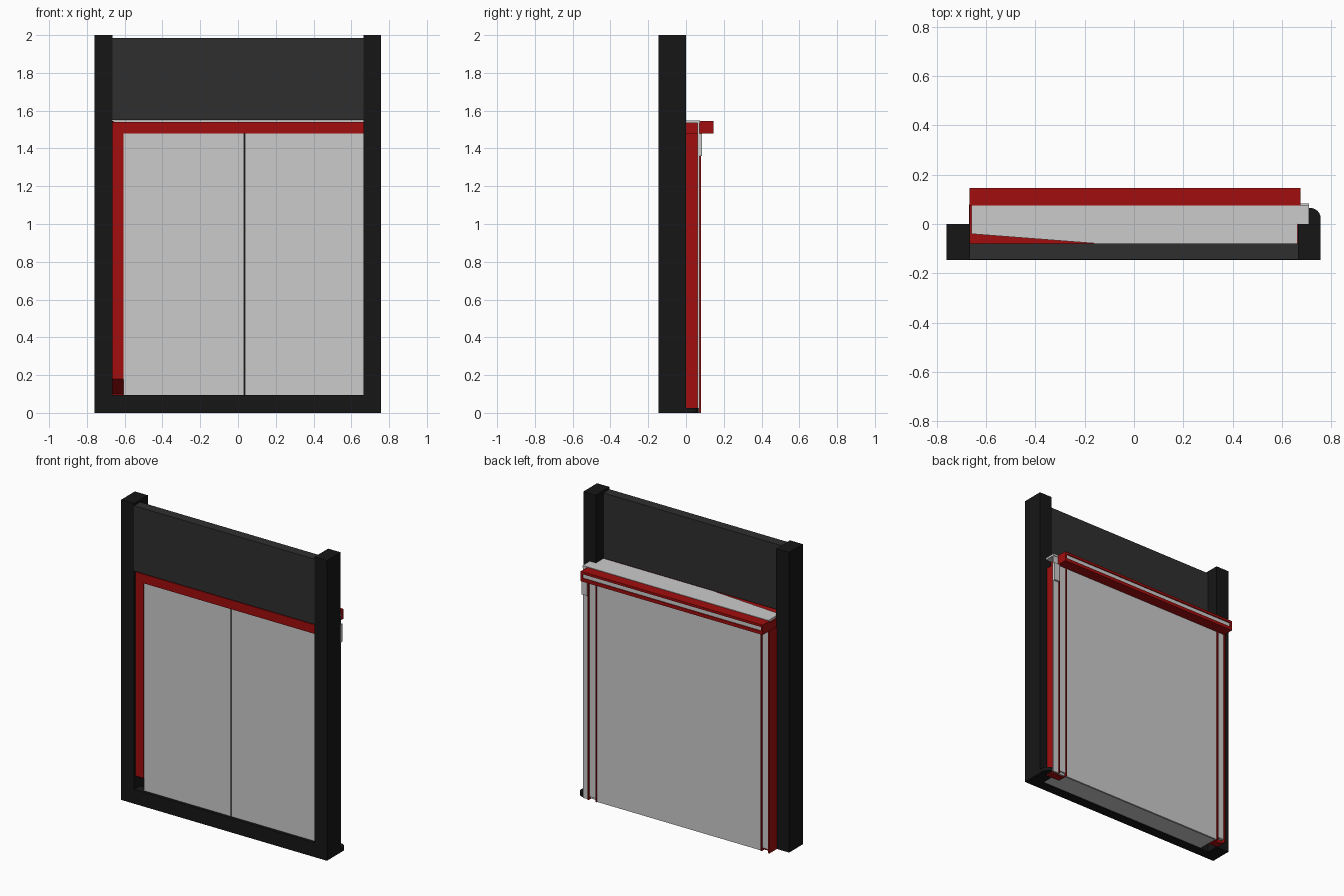
import bpy, bmesh, math


def material(name, color):
    m = bpy.data.materials.new(name)
    m.diffuse_color = color
    return m


BLACK = material("black_frame", (0.008, 0.008, 0.008, 1))
DARK = material("dark_panel", (0.028, 0.028, 0.028, 1))
RED = material("red_trim", (0.36, 0.004, 0.004, 1))


def prism(name, pts, length, mat=None):
    """Extrude a closed loop of 3D points along a vector."""
    bm = bmesh.new()
    face = bm.faces.new([bm.verts.new(p) for p in pts])
    ext = bmesh.ops.extrude_face_region(bm, geom=[face])
    verts = [g for g in ext["geom"] if isinstance(g, bmesh.types.BMVert)]
    bmesh.ops.translate(bm, verts=verts, vec=length)
    bmesh.ops.recalc_face_normals(bm, faces=bm.faces)
    mesh = bpy.data.meshes.new(name)
    bm.to_mesh(mesh)
    bm.free()
    if mat:
        mesh.materials.append(mat)
    ob = bpy.data.objects.new(name, mesh)
    bpy.context.collection.objects.link(ob)
    return ob


def box(name, x0, x1, y0, y1, z0, z1, mat=None):
    pts = [(x0, y0, z0), (x1, y0, z0), (x1, y1, z0), (x0, y1, z0)]
    return prism(name, pts, (0, 0, z1 - z0), mat)


# Outer frame: posts, upper panel and sill
for side, a, b in (("left", -0.76, -0.665), ("right", 0.665, 0.757)):
    box(side + "_post", a, b, -0.145, 0, 0, 2.0, BLACK)
box("upper_panel", -0.665, 0.665, -0.144, -0.08, 1.55, 1.985, DARK)
box("sill", -0.665, 0.665, -0.145, -0.08, 0, 0.095, BLACK)

# Rounded foot at the right end of the threshold
foot = [(0.71, 0, 0), (0.757, 0, 0)]
foot += [(0.715 + 0.042 * math.cos(t), 0.023 + 0.042 * math.sin(t), 0)
         for t in [i * math.pi / 12 for i in range(7)]] + [(0.71, 0.065, 0)]
prism("threshold_foot", foot, (0, 0, 0.025), BLACK)

# Grey body behind the doors, with a slightly skewed top plate
box("door_body", -0.605, 0.66, -0.08, 0.062, 0.005, 1.475)
prism("top_plate", [(-0.66, -0.04, 1.535), (-0.14, -0.08, 1.535), (0.664, -0.08, 1.535),
                    (0.664, 0.001, 1.535), (0.71, 0.001, 1.535), (0.71, 0.075, 1.535),
                    (-0.66, 0.075, 1.535)], (0, 0, 0.014))

# Front sliding doors with a thin dark joint
box("left_door", -0.605, 0.032, -0.125, -0.08, 0.095, 1.48)
box("right_door", 0.038, 0.665, -0.125, -0.08, 0.095, 1.48)
box("door_joint", 0.032, 0.038, -0.115, -0.08, 0.095, 1.48, BLACK)

# Red header and left front jamb with its sloping foot
box("front_header", -0.665, 0.665, -0.132, 0.0, 1.48, 1.54, RED)
box("rear_header", -0.667, 0.67, 0.0, 0.075, 1.48, 1.534, RED)
prism("front_jamb", [(-0.664, -0.13, 0.18), (-0.664, 0, 0.10),
                     (-0.664, 0, 1.48), (-0.664, -0.13, 1.48)], (0.059, 0, 0), RED)

# Rear jambs: red channels with a grey strip in the groove
for side, a, b in (("left", -0.67, -0.605), ("right", 0.605, 0.67)):
    box(side + "_jamb_base", a, b, 0.001, 0.05, 0, 1.48, RED)
    box(side + "_jamb_outer_lip", a, a + 0.008, 0.05, 0.08, 0, 1.48, RED)
    box(side + "_jamb_inner_lip", b - 0.008, b, 0.05, 0.08, 0, 1.48, RED)
    box(side + "_jamb_strip", a + 0.008, b - 0.008, 0.05, 0.072, 0.02, 1.48)

# Side cover lapping over the right post
box("side_cover", 0.67, 0.71, 0.062, 0.072, 0.0, 1.535)
box("side_cover_top", 0.67, 0.71, 0.072, 0.084, 1.36, 1.48)
box("side_cover_edge", 0.67, 0.7, 0.001, 0.06, 0.0, 1.48, RED)

# Back panel between the channels
box("back_panel", -0.605, 0.605, 0.06, 0.072, 0.0, 1.5)

# Rear track: red channel with a grey groove
box("track_top", -0.667, 0.675, 0.075, 0.145, 1.53, 1.546, RED)
box("track_bottom", -0.667, 0.675, 0.075, 0.145, 1.48, 1.502, RED)
for side, a in (("left", -0.667), ("right", 0.661)):
    box(side + "_track_end", a, a + 0.014, 0.075, 0.145, 1.502, 1.53, RED)
box("track_groove", -0.653, 0.661, 0.075, 0.138, 1.502, 1.53)
